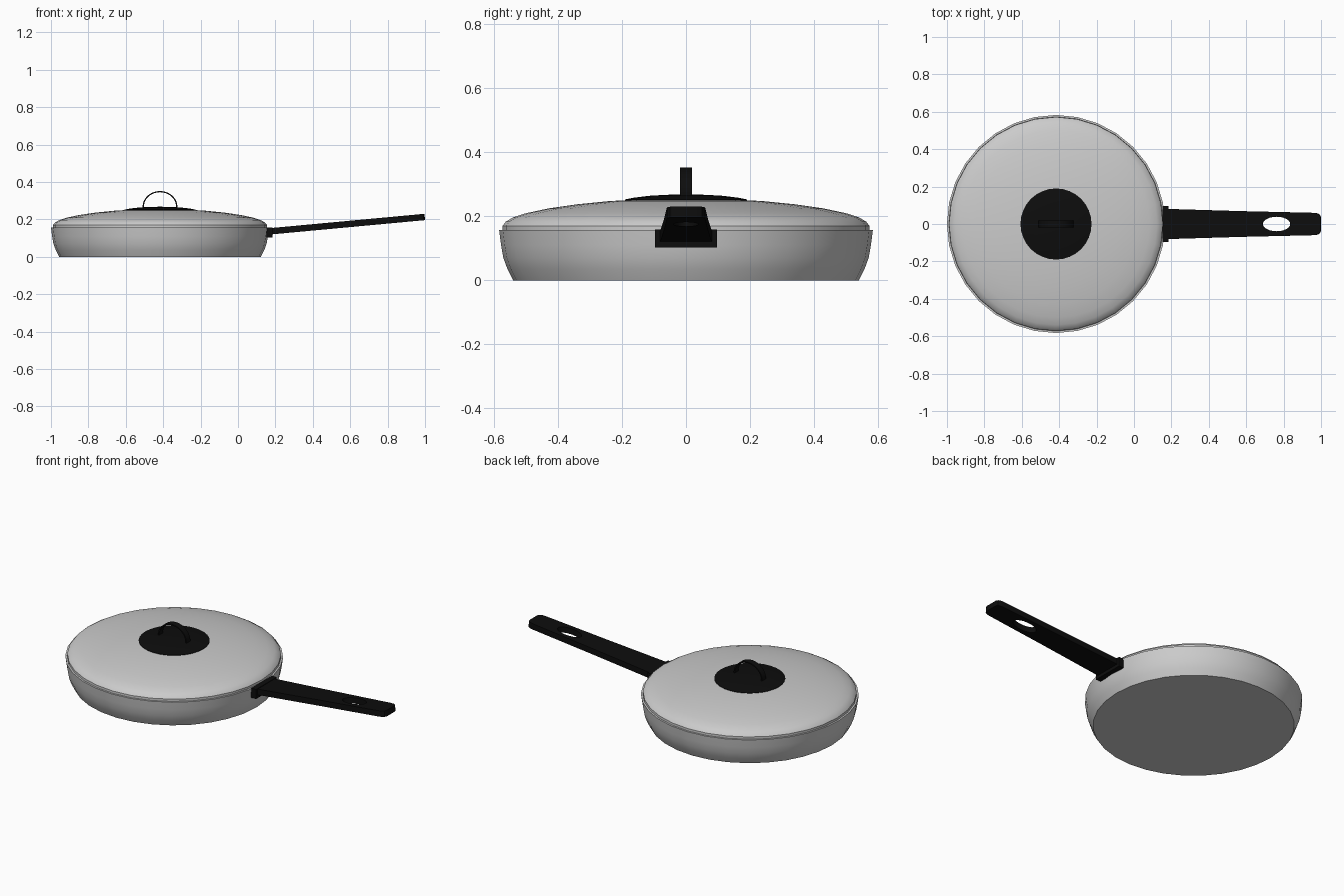
import bpy, bmesh, math
from mathutils import Vector

if "Cube" in bpy.data.objects:
    bpy.data.objects.remove(bpy.data.objects["Cube"])

CX = -0.417          # pan axis
SEGS = 32

black = bpy.data.materials.new("black_plastic")
black.diffuse_color = (0.004, 0.004, 0.004, 1)
black.use_nodes = True
black.node_tree.nodes["Principled BSDF"].inputs["Base Color"].default_value = black.diffuse_color


def finish(ob, mat=None, angle=35):
    if mat:
        ob.data.materials.append(mat)
    bpy.ops.object.select_all(action='DESELECT')
    ob.select_set(True)
    bpy.context.view_layer.objects.active = ob
    bpy.ops.object.shade_smooth_by_angle(angle=math.radians(angle))
    return ob


def from_bmesh(name, bm, mat=None, angle=35):
    bmesh.ops.recalc_face_normals(bm, faces=bm.faces[:])
    me = bpy.data.meshes.new(name)
    bm.to_mesh(me)
    bm.free()
    ob = bpy.data.objects.new(name, me)
    bpy.context.collection.objects.link(ob)
    return finish(ob, mat, angle)


def lathe(name, profile, mat=None):
    """Spin (radius, z) points about the pan axis."""
    bm = bmesh.new()
    verts = [bm.verts.new((CX + r, 0, z)) for r, z in profile]
    edges = [bm.edges.new(p) for p in zip(verts, verts[1:])]
    bmesh.ops.spin(bm, geom=verts + edges, cent=(CX, 0, 0), axis=(0, 0, 1),
                   angle=2 * math.pi, steps=SEGS, use_duplicate=False)
    bmesh.ops.remove_doubles(bm, verts=bm.verts[:], dist=1e-5)
    return from_bmesh(name, bm, mat)


# Pan body with wall thickness
lathe("pan_body", [(0, 0), (0.539, 0), (0.557, 0.035), (0.570, 0.07), (0.577, 0.11), (0.583, 0.157),
                   (0.573, 0.157), (0.567, 0.11), (0.560, 0.07), (0.531, 0.012), (0, 0.012)])

# Domed lid resting inside the rim
lathe("lid", [(0.572, 0.155), (0.572, 0.170), (0.562, 0.183), (0.54, 0.196), (0.50, 0.209),
              (0.43, 0.224), (0.34, 0.237), (0.24, 0.247), (0.12, 0.253), (0, 0.255)])

# Round knob plate on the lid
lathe("knob_plate", [(0.19, 0.246), (0.19, 0.252), (0.16, 0.258), (0.11, 0.264), (0.05, 0.267), (0, 0.268)], black)

# Arched strap grip
bm = bmesh.new()
rings = []
for i in range(25):
    a = math.radians(-8 + 196 * i / 24)
    ring = []
    for r, y in ((0.093, -0.018), (0.093, 0.018), (0.086, 0.018), (0.086, -0.018)):
        ring.append(bm.verts.new((CX + r * math.cos(a), y, 0.268 + 0.9 * r * math.sin(a))))
    rings.append(ring)
for p, q in zip(rings, rings[1:]):
    for k in range(4):
        bm.faces.new((p[k], p[k - 1], q[k - 1], q[k]))
bm.faces.new(rings[0])
bm.faces.new(rings[-1])
from_bmesh("lid_grip", bm, black)

# Bracket joining handle to pan
bm = bmesh.new()
bmesh.ops.create_cube(bm, size=1)
for v in bm.verts:
    v.co = Vector((0.169, 0, 0.130)) + Vector((v.co.x * 0.032, v.co.y * 0.192, v.co.z * 0.056))
from_bmesh("handle_bracket", bm, black)

# Long tilted handle: filled outline with an oval hanging hole
curve = bpy.data.curves.new("pan_handle", 'CURVE')
curve.dimensions = '2D'
curve.fill_mode = 'BOTH'
curve.extrude = 0.017
half = [(0, 0.081), (0.40, 0.069), (0.79, 0.060), (0.815, 0.057), (0.828, 0.050), (0.834, 0.038)]
outline = half + [(x, -y) for x, y in reversed(half)]
hole = [(0.597 + 0.075 * math.cos(t * math.pi / 12), 0.039 * math.sin(t * math.pi / 12)) for t in range(24)]
for pts in (outline, hole):
    s = curve.splines.new('POLY')
    s.points.add(len(pts) - 1)
    for p, (x, y) in zip(s.points, pts):
        p.co = (x, y, 0, 1)
    s.use_cyclic_u = True
handle = bpy.data.objects.new("pan_handle", curve)
bpy.context.collection.objects.link(handle)
handle.location = (0.168, 0, 0.136)
handle.rotation_euler = (0, -math.radians(5.3), 0)
bpy.ops.object.select_all(action='DESELECT')
handle.select_set(True)
bpy.context.view_layer.objects.active = handle
bpy.ops.object.convert(target='MESH')
finish(bpy.context.view_layer.objects.active, black, 30)
